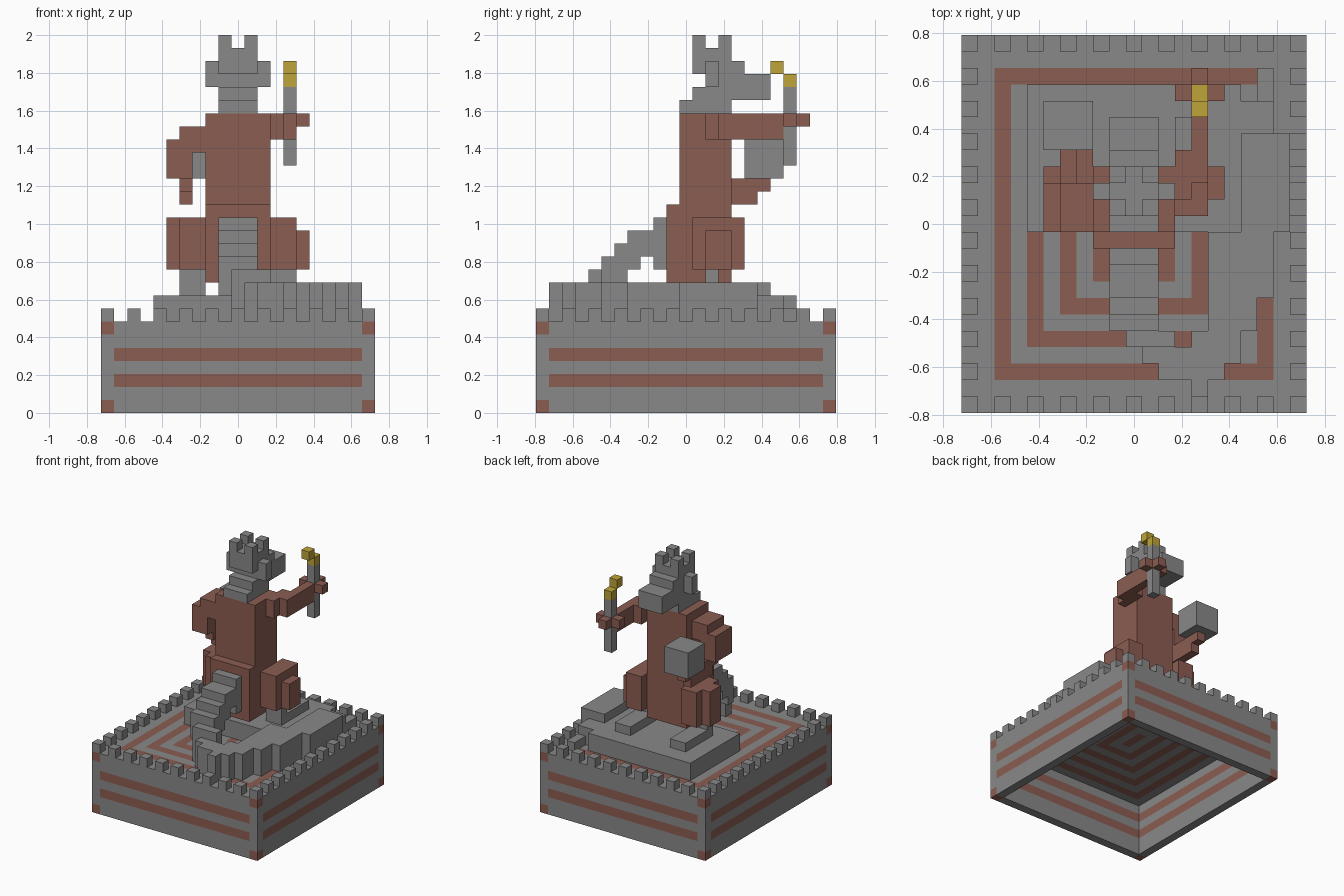
import bpy
import bmesh
from mathutils import Vector

cube = bpy.data.objects.get("Cube")
if cube:
    bpy.data.objects.remove(cube, do_unlink=True)

UNIT = 2 / 29          # edge of one block
NX, NY = 21, 23        # footprint in blocks


def material(name, rgb):
    m = bpy.data.materials.new(name)
    m.use_nodes = True
    m.diffuse_color = (*rgb, 1)
    m.node_tree.nodes["Principled BSDF"].inputs["Base Color"].default_value = (*rgb, 1)
    return m


MATS = [material("stone grey", (0.25, 0.25, 0.25)),
        material("brick red", (0.26, 0.11, 0.085)),
        material("flame yellow", (0.52, 0.37, 0.04))]
GREY, RED, YELLOW = range(3)


def box(i0, i1, j0, j1, k0, k1):
    """All cells in an inclusive block range."""
    return {(i, j, k) for i in range(i0, i1 + 1)
            for j in range(j0, j1 + 1) for k in range(k0, k1 + 1)}


def boxes(*ranges):
    return set().union(*(box(*r) for r in ranges))


def part(name, cells, colour):
    """Skin a set of cells with quads; colour is an index or a rule per cell."""
    bm = bmesh.new()
    corners = {}

    def vert(p):
        if p not in corners:
            corners[p] = bm.verts.new(((p[0] - NX / 2) * UNIT,
                                       (p[1] - NY / 2) * UNIT, p[2] * UNIT))
        return corners[p]

    for cell in sorted(cells):
        for a in range(3):
            b, c = (a + 1) % 3, (a + 2) % 3
            for side in (0, 1):
                near = list(cell)
                near[a] += 2 * side - 1
                if tuple(near) in cells:
                    continue
                quad = []
                for db, dc in ((0, 0), (1, 0), (1, 1), (0, 1)):
                    p = list(cell)
                    p[a] += side
                    p[b] += db
                    p[c] += dc
                    quad.append(vert(tuple(p)))
                face = bm.faces.new(quad if side else quad[::-1])
                face.material_index = colour(cell) if callable(colour) else 0
    mesh = bpy.data.meshes.new(name)
    bm.to_mesh(mesh)
    bm.free()
    for m in (MATS if callable(colour) else [MATS[colour]]):
        mesh.materials.append(m)
    obj = bpy.data.objects.new(name, mesh)
    bpy.context.collection.objects.link(obj)
    return obj


# Hollow base with striped walls and concentric rings on the deck
def base_colour(cell):
    i, j, k = cell
    edge = min(i, NX - 1 - i, j, NY - 1 - j)
    if edge > 0:
        return RED if edge % 2 == 0 else GREY
    at_corner = i in (0, NX - 1) and j in (0, NY - 1)
    if at_corner:
        return RED if k in (0, 6) else GREY
    return RED if k in (2, 4) else GREY


part("base", box(0, NX - 1, 0, NY - 1, 0, 6) - box(1, NX - 2, 1, NY - 2, 0, 5), base_colour)

# Battlements around the rim
part("battlements", {(i, j, 7) for i in range(0, NX, 2) for j in range(0, NY, 2)
                     if i in (0, NX - 1) or j in (0, NY - 1)}, GREY)

# Plinth under the figure
part("plinth", box(4, 16, 11, 19, 7, 8), GREY)

# Tail: steps down from the back, then curls round the plinth
part("tail_steps", boxes((9, 11, 9, 9, 11, 14), (9, 11, 8, 8, 12, 13), (9, 11, 7, 7, 11, 13),
                         (9, 11, 6, 6, 10, 12), (9, 11, 5, 5, 9, 11), (10, 12, 4, 4, 10, 10)), GREY)
part("tail_curl", boxes((10, 12, 4, 4, 7, 9), (11, 15, 3, 3, 7, 9), (12, 15, 2, 2, 7, 9),
                        (14, 14, 1, 1, 7, 9), (14, 16, 3, 4, 7, 9), (15, 17, 5, 6, 7, 9),
                        (15, 18, 7, 10, 7, 9), (17, 19, 11, 16, 7, 9),
                        (17, 18, 17, 18, 7, 8), (18, 18, 19, 20, 7, 7)), GREY)

# Feet and thighs on both sides
for name, x, outer, top in (("right", 6, 5, 14), ("left", 13, 15, 13)):
    part(name + "_foot", boxes((x, x + 1, 13, 17, 9, 9), (x, x + 1, 13, 13, 10, 10)), GREY)
    part(name + "_thigh", boxes((x, x + 1, 12, 15, 11, 14),
                                (outer, outer, 13, 14, 11, top)), RED)

# Torso
part("torso", boxes((8, 12, 10, 14, 10, 15), (8, 12, 11, 14, 16, 22)), RED)

# Right arm carrying a stone block
part("right_arm", boxes((6, 7, 11, 13, 21, 21), (5, 6, 11, 13, 18, 20), (7, 7, 11, 13, 20, 20),
                        (6, 6, 12, 17, 17, 17), (6, 6, 13, 16, 16, 16)), RED)
part("carried_block", box(5, 7, 16, 18, 18, 20), GREY)

# Left arm and hand holding the torch
part("left_arm", boxes((13, 13, 13, 15, 21, 22), (14, 14, 14, 18, 21, 22)), RED)
part("left_hand", boxes((13, 13, 19, 19, 22, 22), (15, 15, 19, 19, 22, 22),
                        (14, 14, 20, 20, 22, 22)), RED)
part("torch_handle", box(14, 14, 19, 19, 19, 24), GREY)
part("torch_flame", boxes((14, 14, 19, 19, 25, 25), (14, 14, 18, 18, 26, 26)), YELLOW)

# Neck, head with snout, ears and crown
part("neck", box(9, 11, 11, 14, 23, 23), GREY)
part("head", boxes((9, 11, 12, 17, 24, 24), (9, 11, 13, 17, 25, 25), (9, 11, 12, 15, 26, 26)), GREY)
part("ears", boxes((8, 8, 13, 13, 25, 26), (12, 12, 13, 13, 25, 26)), GREY)
part("crown", box(9, 11, 12, 14, 27, 27) | {(i, j, 28) for i in (9, 11) for j in (12, 14)}, GREY)
